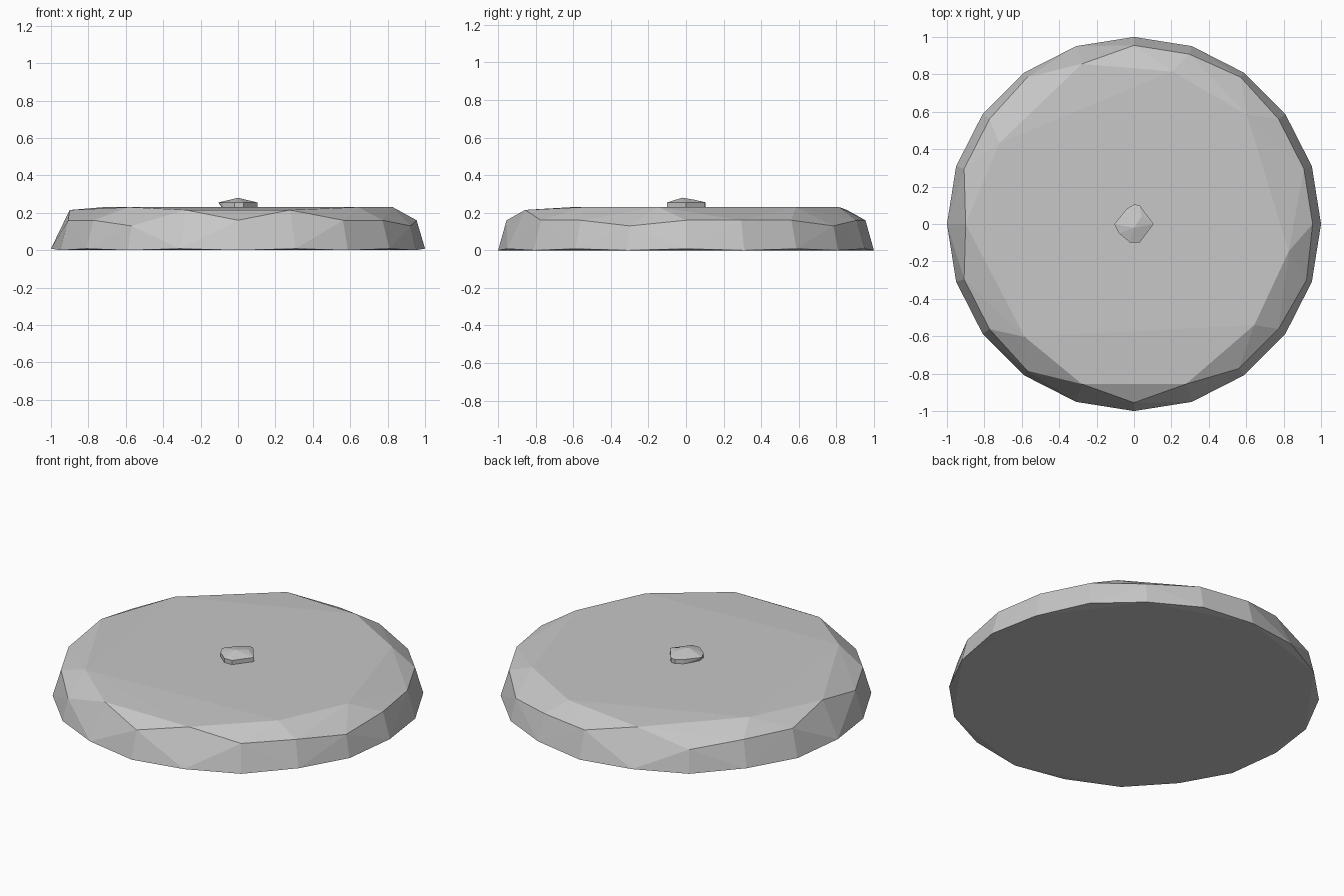
import bpy
import bmesh
from math import cos, sin, radians

default_cube = bpy.data.objects.get("Cube")
if default_cube:
    bpy.data.objects.remove(default_cube, do_unlink=True)

# One plain grey for every part
grey = bpy.data.materials.new("light_grey")
grey.use_nodes = True
grey.diffuse_color = (0.57, 0.57, 0.57, 1)
grey.node_tree.nodes["Principled BSDF"].inputs["Base Color"].default_value = grey.diffuse_color


def polar(radius, degrees, z):
    angle = radians(degrees)
    return (radius * cos(angle), radius * sin(angle), z)


def faceted_solid(name, points):
    """Wrap a set of points in a flat-shaded convex shell."""
    bm = bmesh.new()
    verts = [bm.verts.new(p) for p in points]
    result = bmesh.ops.convex_hull(bm, input=verts)
    inside = {v for v in result["geom_interior"] + result["geom_unused"]
              if isinstance(v, bmesh.types.BMVert) and v.is_valid}
    bmesh.ops.delete(bm, geom=list(inside), context="VERTS")
    bmesh.ops.recalc_face_normals(bm, faces=bm.faces[:])
    mesh = bpy.data.meshes.new(name)
    bm.to_mesh(mesh)
    bm.free()
    mesh.materials.append(grey)
    obj = bpy.data.objects.new(name, mesh)
    bpy.context.collection.objects.link(obj)
    return obj


# Lid: twenty-sided rim, an uneven chipped shoulder and a flat top
SHOULDER = {"low": (0.97, 0.13), "mid": (0.955, 0.16), "high": (0.9, 0.215)}
pattern = ("mid mid mid low mid mid high low mid mid "
           "high mid mid low high mid high mid mid low").split()
step = 360 / len(pattern)

lid_points = []
for i, level in enumerate(pattern):
    rim_z = 0.008 if i % 2 == 0 else 0
    lid_points.append(polar(1, i * step, rim_z))
    radius, height = SHOULDER[level]
    lid_points.append(polar(radius, i * step, height))
for degrees in (-10, -40, 44, 76, 149, 226):
    lid_points.append(polar(0.84, degrees, 0.23))
faceted_solid("lid", lid_points)

# Knob: small cut-gem shape on the centre of the lid
outline = [(-0.105, 0), (-0.04, 0.08), (0, 0.105), (0.03, 0.1),
           (0.105, 0), (0.03, -0.1), (-0.02, -0.1), (-0.08, -0.05)]
knob_points = [(x, y, 0.255) for x, y in outline]
knob_points += [(max(x, -0.085), y, 0.226) for x, y in outline]
knob_points += [(0, -0.02, 0.28), (0.04, 0.04, 0.27)]
faceted_solid("knob", knob_points)
